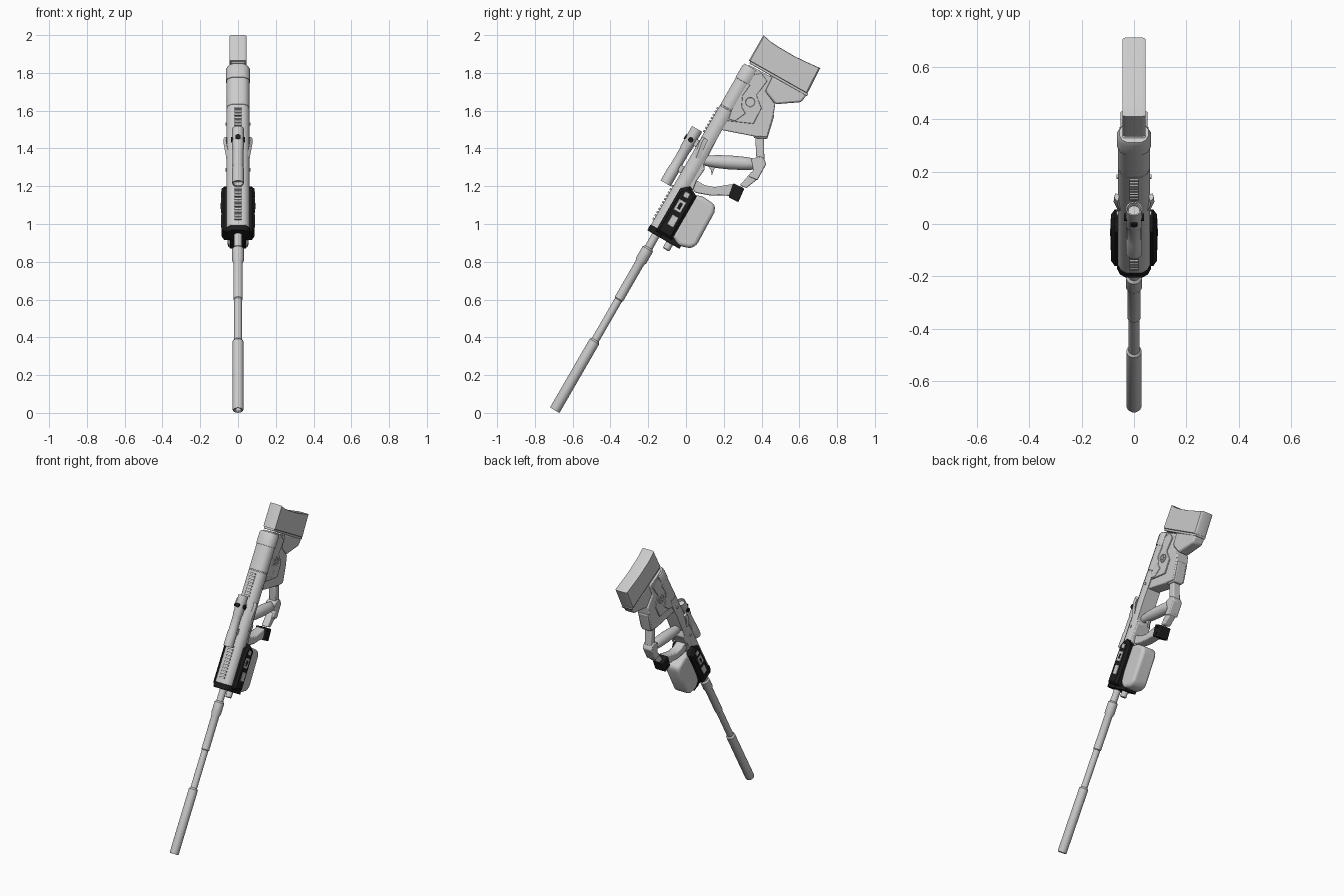
import bpy, bmesh, math
from mathutils import Vector

black = bpy.data.materials.new("black")
black.diffuse_color = (0.012, 0.012, 0.012, 1)
C, S = math.cos(math.radians(60)), math.sin(math.radians(60))


def P(x, s, t):
    """Rifle frame: s runs back from the muzzle, t runs towards the underside."""
    return Vector((x, -0.695 + C * s + S * t, 0.014 + S * s - C * t))


def G(s, t):
    p = P(0, s, t)
    return (p.y, p.z)


def loft(name, rings, mat=None, bevel=0, segs=2):
    """Skin a list of equal-length point rings and cap both ends."""
    bm = bmesh.new()
    vs = [[bm.verts.new(p) for p in r] for r in rings]
    n = len(vs[0])
    for a, b in zip(vs, vs[1:]):
        for i in range(n):
            bm.faces.new((a[i], a[(i + 1) % n], b[(i + 1) % n], b[i]))
    bm.faces.new(vs[0])
    bm.faces.new(vs[-1])
    bmesh.ops.recalc_face_normals(bm, faces=bm.faces)
    me = bpy.data.meshes.new(name)
    bm.to_mesh(me)
    bm.free()
    ob = bpy.data.objects.new(name, me)
    bpy.context.collection.objects.link(ob)
    if mat:
        me.materials.append(mat)
    if bevel:
        m = ob.modifiers.new("bevel", 'BEVEL')
        m.width, m.segments, m.limit_method = bevel, segs, 'ANGLE'
        m.angle_limit = math.radians(35)
    bpy.ops.object.select_all(action='DESELECT')
    ob.select_set(True)
    bpy.context.view_layer.objects.active = ob
    bpy.ops.object.shade_smooth_by_angle(angle=math.radians(35))
    return ob


def plate(name, pts, x0, x1, mat=None, bevel=0.006, segs=2):
    """Side profile in (y, z) extruded along x."""
    return loft(name, [[(x, y, z) for y, z in pts] for x in (x0, x1)], mat, bevel, segs)


def turned(name, start, direction, prof, mat=None, flat=1, n=24):
    """Round part: prof is (distance, radius) along direction."""
    d = Vector(direction).normalized()
    u = Vector((1, 0, 0)) if abs(d.x) < .5 else Vector((0, 1, 0))
    v = d.cross(u)
    rings = [[Vector(start) + d * s + (u * flat * math.cos(a) + v * math.sin(a)) * r
              for a in (2 * math.pi * i / n for i in range(n))] for s, r in prof]
    return loft(name, rings, mat)


def block(name, s0, s1, t0, t1, x0, x1, mat=None, bevel=0.003):
    return plate(name, [G(s0, t0), G(s1, t0), G(s1, t1), G(s0, t1)], x0, x1, mat, bevel)


AX = (0, C, S)

# Barrel with hollow suppressor, tapered sleeve and collar
turned("barrel", P(0, 0, 0), AX, [
    (.06, .014), (.005, .016), (0, .022), (0, .027), (.006, .029), (.42, .029), (.43, .021),
    (.675, .021), (.68, .025), (.90, .025), (.915, .031), (.985, .031), (.995, .022), (1.1, .022)])
turned("lower_rod", P(0, 1.03, .085), AX, [(0, .015), (.005, .02), (.12, .02)])

# Receiver tube: chamfered section swept along the rifle
half = [(.03, -.05), (.05, -.038), (.061, -.015), (.061, .008), (.05, .026)]
section = half + [(-x, t) for x, t in reversed(half)]
loft("receiver_tube", [[P(x * k, s, t * k) for x, t in section] for s, k in (
    (1.09, 1), (1.835, 1), (1.836, .975), (1.842, .975), (1.843, 1), (2.005, 1),
    (2.006, 1.05), (2.075, 1.05), (2.092, .92))])
loft("front_band", [[P(x * 1.05, s, t * 1.05) for x, t in section] for s in (1.07, 1.105)],
     black, .003)
block("front_band_lower", 1.07, 1.105, .0, .145, -.042, .042, black)
plate("receiver_lower", [G(1.1, 0), G(1.1, .06), G(1.38, .05), (.055, 1.226), (.10, 1.29),
                         (.087, 1.358), (.167, 1.49), G(2.0, .02), G(2.0, 0)], -.05, .05)

# Rail ridges on top
for i in range(11):
    block("front_rail_ridge", 1.135 + i * .02, 1.146 + i * .02, -.058, -.04, -.018, .018, None, 0)
for i in range(8):
    block("rear_rail_ridge", 1.67 + i * .02, 1.681 + i * .02, -.058, -.04, -.018, .018, None, 0)

# Scope with mounts and knobs
turned("scope", P(0, 1.334, -.092), AX, [
    (.02, .022), (0, .026), (0, .031), (.09, .031), (.10, .028), (.20, .028), (.21, .031),
    (.333, .031), (.333, .026), (.315, .022)])
for s in (1.42, 1.58):
    block("scope_mount", s, s + .04, -.08, -.04, -.018, .018)
turned("scope_side_knob", P(-.038, 1.60, -.092), (1, 0, 0), [(0, .014), (.076, .014)], black)
turned("scope_top_knob", P(0, 1.60, -.128), (0, S, -C), [(0, .014), (.03, .014)], black)

# Magazine
plate("magazine", [(.02, 1.16), (.09, 1.145), (.155, 1.10), (.15, 1.06), (.055, .885),
                   (.02, .872), (-.04, .885), (-.07, .93)], -.055, .055, None, .02, 4)

for sx in (-1, 1):
    # Black side housings with grey inserts
    loft("side_housing", [[P(sx * x, s, t) for s, t in (
        (1.09 + e, -.012 + e), (1.35 - e, -.012 + e), (1.385 - e, .03),
        (1.355 - e, .085 - e), (1.09 + e, .085 - e))]
        for x, e in ((.04, 0), (.073, 0), (.087, .014))], black)
    for s0, s1, t0, t1 in ((1.15, 1.21, .022, .06), (1.235, 1.30, .012, .055), (1.32, 1.35, .02, .05)):
        block("housing_insert", s0, s1, t0, t1, sx * .07, sx * .09)
    block("insert_slot", 1.25, 1.285, .025, .042, sx * .08, sx * .092, black)

    # Cocking wings flaring out beside the scope
    loft("cocking_wing", [[P(sx * (x + dx), s, t + dt) for dx, dt in
                           ((0, -.018), (.015, -.005), (.012, .018), (-.004, .012))]
                          for s, x, t in ((1.53, .047, -.015), (1.62, .063, -.03), (1.645, .06, -.03))])
    for s in (1.47, 1.75):
        turned("receiver_pin", P(sx * .055, s, 0), (sx, 0, 0), [(0, .009), (.011, .009)], None, 1, 12)

    # Stock side panel, wavy inlay and spoked disc
    plate("stock_panel", [(.315, 1.78), (.40, 1.80), (.43, 1.756), (.373, 1.682), (.40, 1.613),
                          (.357, 1.53), (.188, 1.55), (.20, 1.58)], sx * .04, sx * .051, None, .003)
    plate("panel_inlay", [(.315, 1.755), (.34, 1.735), (.30, 1.68), (.295, 1.62), (.315, 1.585),
                          (.26, 1.545), (.225, 1.555), (.24, 1.60), (.275, 1.68)],
          sx * .045, sx * .055, None, .003)
    turned("panel_disc", (sx * .045, .34, 1.645), (sx, 0, 0), [(0, .03), (.010, .03), (.010, .025), (.007, .023)])
    for k in range(3):
        a = k * math.pi / 3
        c, s = math.cos(a), math.sin(a)
        plate("disc_spoke", [(.34 + c * p - s * q, 1.645 + s * p + c * q) for p, q in
                             ((-.024, -.002), (.024, -.002), (.024, .002), (-.024, .002))],
              sx * .05, sx * .055, None, 0)

# Stock body, toe and butt pad
plate("stock_body", [(.30, 1.83), (.335, 1.842), (.457, 1.775), (.42, 1.703), (.473, 1.634), (.462, 1.571),
                     (.43, 1.46), (.37, 1.462), (.177, 1.50), (.13, 1.47), (.13, 1.52)], -.044, .044)
plate("stock_toe", [(.44, 1.79), (.62, 1.70), (.637, 1.68), (.61, 1.645), (.473, 1.634), (.42, 1.703)],
      -.038, .038, None, .01)
plate("pad_base", [(.335, 1.85), (.64, 1.677), (.648, 1.69), (.343, 1.865)], -.038, .038, None, .003)
pad = [(.41, 2.0), (.445, 1.968), (.483, 1.942), (.573, 1.889), (.64, 1.857), (.711, 1.825),
       (.642, 1.69), (.333, 1.865)]
cy, cz = .51, 1.86
loft("butt_pad", [[(x, cy + (y - cy) * k, cz + (z - cz) * k) for y, z in pad] for x, k in (
    (-.044, .96), (-.04, .985), (-.03, 1), (.03, 1), (.04, .985), (.044, .96))])

# Underside frame: rear strut, joint, front strut and arm
plate("rear_strut", [(.373, 1.34), (.415, 1.34), (.412, 1.47), (.366, 1.47)], -.026, .026)
plate("strut_shoulder", [(.43, 1.60), (.468, 1.575), (.43, 1.45), (.36, 1.455), (.35, 1.50)], -.034, .034)
plate("frame_joint", [(.346, 1.343), (.39, 1.358), (.412, 1.35), (.425, 1.317), (.378, 1.232),
                      (.33, 1.252), (.357, 1.285)], -.034, .034)
plate("front_strut", [(.285, 1.205), (.32, 1.19), (.39, 1.247), (.35, 1.28)], -.024, .024)
plate("frame_arm", [(.02, 1.21), (.06, 1.228), (.10, 1.205), (.15, 1.195), (.25, 1.212), (.245, 1.147),
                    (.19, 1.152), (.135, 1.15), (.05, 1.165)], -.032, .032)
plate("hinge_block", [(.251, 1.216), (.309, 1.188), (.277, 1.115), (.225, 1.142)], -.04, .04, black)
for z, y in ((1.19, .275), (1.145, .258)):
    turned("hinge_pin", (-.044, y, z), (1, 0, 0), [(0, .01), (.088, .01)], black, 1, 12)

# Grip and trigger
turned("grip", (0, .07, 1.337), (0, .29, -.02), [
    (0, .022), (.03, .026), (.09, .034), (.16, .037), (.24, .035), (.285, .03), (.30, .022)], None, 1.0)
plate("trigger", [(.112, 1.315), (.156, 1.31), (.147, 1.285), (.137, 1.256), (.132, 1.285)],
      -.008, .008, None, .002)
